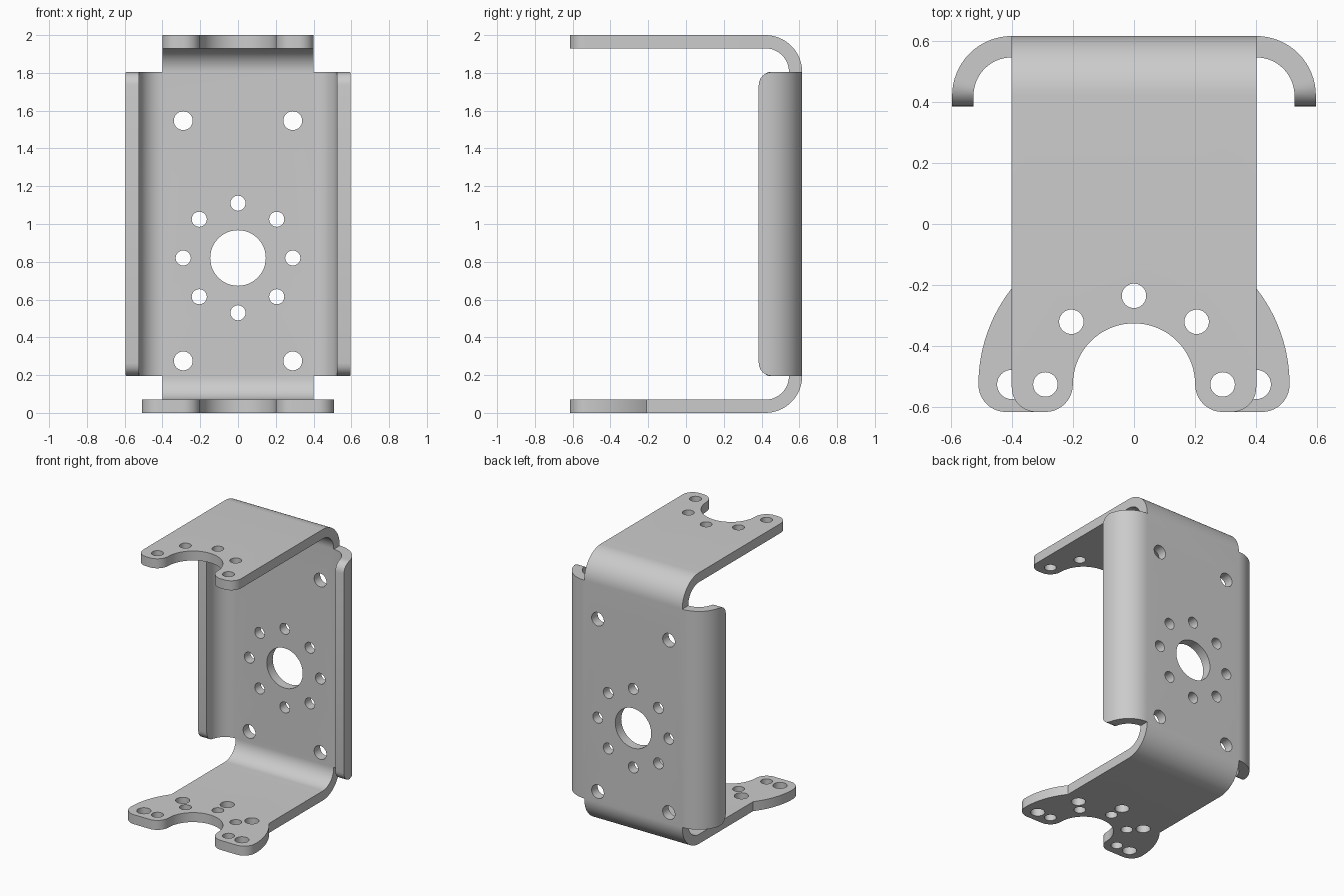
import bpy, bmesh
from math import sin, cos, acos, pi, sqrt, degrees, radians

if "Cube" in bpy.data.objects:
    bpy.data.objects.remove(bpy.data.objects["Cube"])

T = 0.07            # sheet thickness
R = 0.195           # outer bend radius
W = 0.40            # half width of the flat sheet
YC = 0.42           # bend centre in y
HC = 0.805          # half height of the flat back
CY = -0.525         # centre of the arm bearing cutouts

body = bmesh.new()


def arc(cx, cy, r, a0, a1, n):
    return [(cx + r * cos(radians(a0 + (a1 - a0) * i / n)),
             cy + r * sin(radians(a0 + (a1 - a0) * i / n))) for i in range(n + 1)]


def circle(cx, cy, r, n=32):
    return arc(cx, cy, r, 0, 360, n)[:-1]


def ring(cx, cy, rad, r, angles):
    return [circle(cx + rad * cos(radians(a)), cy + rad * sin(radians(a)), r) for a in angles]


def tidy(pts):
    out = []
    for p in pts:
        if not out or abs(p[0] - out[-1][0]) + abs(p[1] - out[-1][1]) > 1e-4:
            out.append(p)
    return out


def plate(outline, holes, place):
    """Flat sheet with holes, made from a filled 2D curve."""
    cu = bpy.data.curves.new("outline", 'CURVE')
    cu.dimensions, cu.fill_mode, cu.extrude = '2D', 'BOTH', T / 2
    for pts in [outline] + holes:
        sp = cu.splines.new('POLY')
        sp.points.add(len(pts) - 1)
        for q, p in zip(sp.points, pts):
            q.co = (p[0], p[1], 0, 1)
        sp.use_cyclic_u = True
    ob = bpy.data.objects.new("outline", cu)
    bpy.context.collection.objects.link(ob)
    bpy.context.view_layer.update()
    me = bpy.data.meshes.new_from_object(ob.evaluated_get(bpy.context.evaluated_depsgraph_get()))
    for v in me.vertices:
        v.co = place(*v.co)
    body.from_mesh(me)
    bpy.data.objects.remove(ob)
    bpy.data.curves.remove(cu)
    bpy.data.meshes.remove(me)


def bend(half, place, tip=0.0, corner=0.0, n=16):
    """Quarter bend of the sheet, with an optional straight lip with round corners."""
    path = []
    for i in range(n + 1):
        t = pi / 2 * (1 - i / n)
        path.append((R * cos(t), R * sin(t), (R - T) * cos(t), (R - T) * sin(t),
                     tip + (R - T / 2) * t))
    if tip:
        for d in (0.02, 0.01, 0.003, 0.0):
            path.append((R, d - tip, R - T, d - tip, d))
    rows = []
    for ao, bo, ai, bi, d in path:
        cut = corner - sqrt(corner ** 2 - (corner - d) ** 2) if d < corner else 0
        u = half - cut
        rows.append([body.verts.new(place(*p)) for p in
                     ((-u, ao, bo), (u, ao, bo), (u, ai, bi), (-u, ai, bi))])
    for p, q in zip(rows, rows[1:]):
        for k in range(4):
            body.faces.new((p[k], p[k - 1], q[k - 1], q[k]))
    body.faces.new(rows[0])
    body.faces.new(rows[-1])


# back plate with bearing hole, bolt circle and mounting holes
back_holes = [circle(0, 0.82, 0.147, 48)] + ring(0, 0.82, 0.29, 0.04, range(0, 360, 45))
back_holes += [circle(x, z, 0.05) for x in (-0.29, 0.29) for z in (0.275, 1.547)]
plate([(-W, 1 - HC), (W, 1 - HC), (W, 1 + HC), (-W, 1 + HC)], back_holes,
      lambda x, y, z: (x, YC + R - T / 2 + z, y))

# arms: right half outline, then mirrored
fork = arc(0.29, CY, 0.09, -90, -180, 10) + arc(0, CY, 0.2, 0, 90, 20)
inner_ring = ring(0, CY, 0.29, 0.04, range(0, 181, 45))
outer_ring = ring(0, CY, 0.40, 0.048, range(0, 181, 45))
top_half = [(W, YC)] + arc(W - 0.08, -0.535, 0.08, 0, -90, 10) + fork
ear = 0.509
bottom_half = ([(W, YC)] + arc(0, CY, ear, degrees(acos(W / ear)), 0, 12)
               + arc(ear - 0.09, CY, 0.09, 0, -90, 10) + fork)
for half, holes, zc in ((top_half, inner_ring, 2 - T / 2),
                        (bottom_half, inner_ring + outer_ring, T / 2)):
    outline = tidy(half + [(-x, y) for x, y in reversed(half)])
    plate(outline, holes, lambda x, y, z: (x, y, zc + z))

# bends to the arms and curled side flanges
for s in (-1, 1):
    bend(W, lambda u, a, b: (u, YC + b, 1 + s * (HC + a)))
    bend(HC, lambda u, a, b: (s * (W + a), YC + b, 1 + u), tip=0.035, corner=0.07)

# weld the sheet and drop the hidden faces inside the seams
bmesh.ops.remove_doubles(body, verts=body.verts, dist=0.0005)
inside = [f for f in body.faces if all(len(e.link_faces) > 2 for e in f.edges)]
bmesh.ops.delete(body, geom=inside, context='FACES')
bmesh.ops.recalc_face_normals(body, faces=body.faces)

mesh = bpy.data.meshes.new("sheet_metal_bracket")
body.to_mesh(mesh)
body.free()
bracket = bpy.data.objects.new("sheet_metal_bracket", mesh)
bpy.context.collection.objects.link(bracket)
bpy.context.view_layer.objects.active = bracket
bracket.select_set(True)
bpy.ops.object.shade_smooth_by_angle(angle=radians(30))
